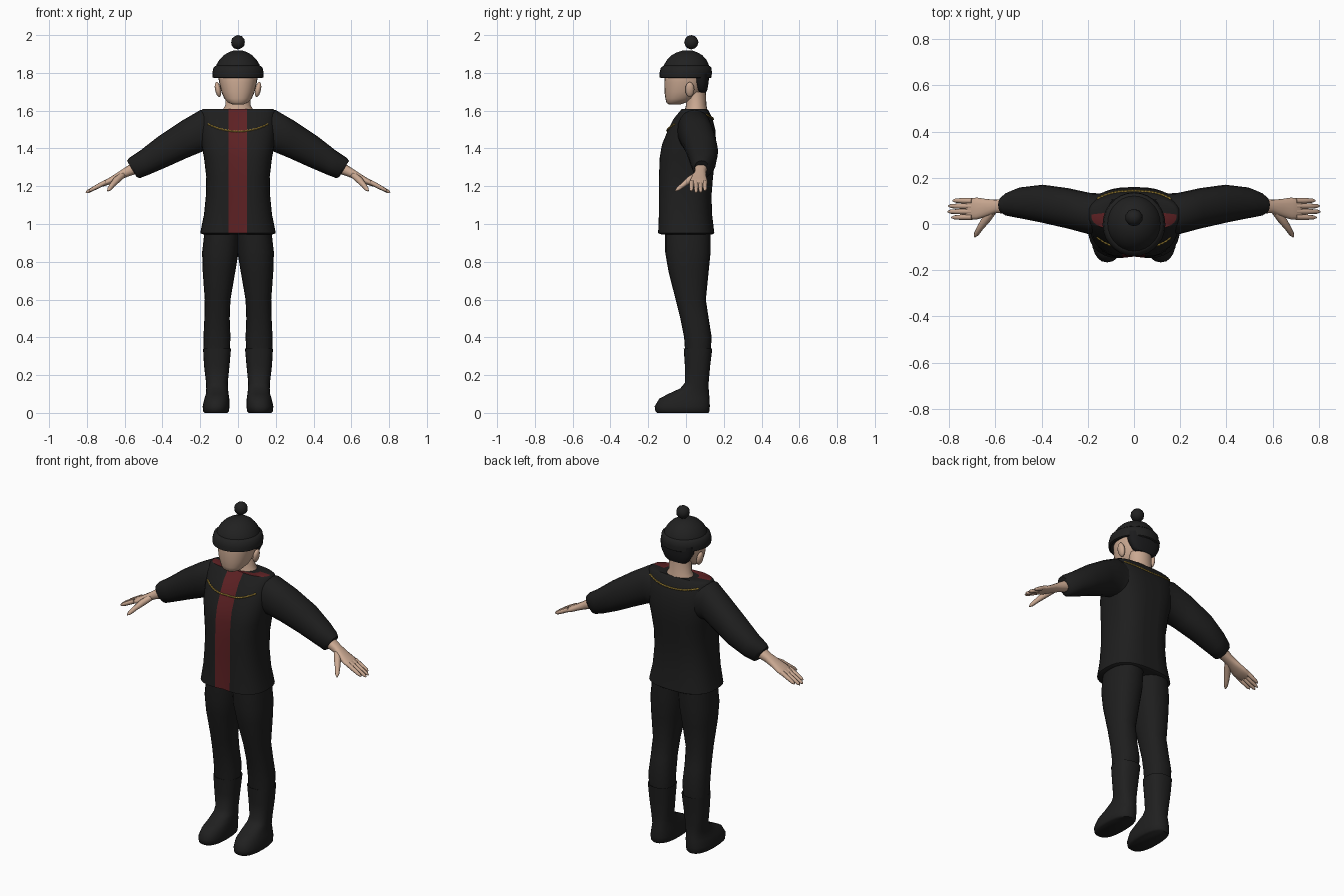
import bpy, bmesh, math
from mathutils import Vector
from mathutils.bvhtree import BVHTree

cube = bpy.data.objects.get("Cube")
if cube:
    bpy.data.objects.remove(cube, do_unlink=True)


def material(name, color):
    m = bpy.data.materials.new(name)
    m.use_nodes = True
    m.diffuse_color = (*color, 1)
    bsdf = next(n for n in m.node_tree.nodes if n.type == 'BSDF_PRINCIPLED')
    bsdf.inputs["Base Color"].default_value = (*color, 1)
    bsdf.inputs["Roughness"].default_value = 0.8
    return m


CLOTH = material("black cloth", (.013, .013, .013))
KNIT = material("black knit", (.015, .015, .015))
LEATHER = material("black leather", (.014, .014, .014))
HAIR = material("black hair", (.011, .011, .012))
RED = material("dark red", (.11, .015, .017))
SKIN = material("skin", (.60, .40, .29))
GOLD = material("gold", (.38, .25, .04))


def finish(name, bm, *mats, angle=50):
    bmesh.ops.recalc_face_normals(bm, faces=bm.faces)
    mesh = bpy.data.meshes.new(name)
    bm.to_mesh(mesh)
    bm.free()
    for m in mats:
        mesh.materials.append(m)
    ob = bpy.data.objects.new(name, mesh)
    bpy.context.collection.objects.link(ob)
    bpy.ops.object.select_all(action='DESELECT')
    ob.select_set(True)
    bpy.context.view_layer.objects.active = ob
    bpy.ops.object.shade_smooth_by_angle(angle=math.radians(angle))
    return ob


def loft(sections, n=20, power=2.0, side=1):
    """Skin rings given as (centre, half axis u, half axis v)."""
    bm = bmesh.new()
    rings = []
    for c, u, v in sections:
        ring = []
        for i in range(n):
            a = math.tau * i / n
            s, t = (math.copysign(abs(w) ** (2 / power), w)
                    for w in (math.cos(a), math.sin(a)))
            p = Vector(c) + Vector(u) * s + Vector(v) * t
            ring.append(bm.verts.new((p.x * side, p.y, p.z)))
        rings.append(ring)
    for a, b in zip(rings, rings[1:]):
        for i in range(n):
            j = (i + 1) % n
            bm.faces.new((a[i], a[j], b[j], b[i]))
    bm.faces.new(rings[0])
    bm.faces.new(rings[-1])
    return bm


def level(z, x0, x1, y0, y1):
    """Horizontal section from its extents."""
    return (((x0 + x1) / 2, (y0 + y1) / 2, z),
            ((x1 - x0) / 2, 0, 0), (0, (y1 - y0) / 2, 0))


def upright(rows):
    """Sections centred on x = 0: z, half width, y0, y1."""
    return [level(z, -r, r, y0, y1) for z, r, y0, y1 in rows]


def limb(rows):
    """Sections from top point, bottom point and depth extents."""
    return [(((xt + xb) / 2, (y0 + y1) / 2, (zt + zb) / 2), (0, (y1 - y0) / 2, 0),
             ((xt - xb) / 2, 0, (zt - zb) / 2)) for xt, zt, xb, zb, y0, y1 in rows]


def tube(points, radii, flat=1.0):
    """Sections across a path."""
    pts = [Vector(p) for p in points]
    out = []
    for i, (p, r) in enumerate(zip(pts, radii)):
        d = (pts[min(i + 1, len(pts) - 1)] - pts[max(i - 1, 0)]).normalized()
        u = d.cross(Vector((0, 0, 1))).normalized()
        out.append((p, u * r, u.cross(d) * r * flat))
    return out


# Jacket body with a front stripe and lined collar
bm = loft(upright([
    (.945, .185, -.14, .14), (.952, .2, -.155, .15), (1.05, .18, -.152, .138),
    (1.15, .17, -.152, .135), (1.25, .168, -.152, .143), (1.35, .18, -.148, .155),
    (1.42, .193, -.135, .16), (1.5, .2, -.102, .155), (1.56, .2, -.07, .14),
    (1.6, .197, -.035, .12), (1.61, .185, -.028, .11), (1.608, .11, 0, .1)]),
    n=32, power=2.7)
for v in bm.verts:
    if v.co.y < 0:
        v.co.y += .014 * math.exp(-(v.co.x / .06) ** 2)
for x in (-.05, .047):
    bmesh.ops.bisect_plane(bm, geom=bm.verts[:] + bm.edges[:] + bm.faces[:],
                           plane_co=(x, 0, 0), plane_no=(1, 0, 0))
for f in bm.faces:
    c = f.calc_center_median()
    stripe = -.05 < c.x < .047 and c.y < 0 and c.z > .95
    lining = c.z > 1.606 and c.y < .05
    f.material_index = int(stripe or lining)
surface = BVHTree.FromBMesh(bm)
finish("jacket_body", bm, CLOTH, RED)

# Chains hung across chest and back
for name, way, z0, sag in (("front_chain", 1, 1.49, .04), ("back_chain", -1, 1.555, .025)):
    path = []
    for i in range(45):
        x = -.16 + .32 * i / 44
        hit = surface.ray_cast(Vector((x, -way, z0 + sag * (x / .16) ** 2)),
                               Vector((0, way, 0)))[0]
        if hit:
            path.append(hit - Vector((0, way * .002, 0)))
    radii = [.0065 if i % 2 else .003 for i in range(len(path))]
    finish(name, loft(tube(path, radii), n=6), GOLD)

# Head, neck and hair
finish("neck", loft(upright([(1.57, .085, -.01, .115), (1.61, .078, -.005, .112),
                             (1.63, .066, 0, .108), (1.7, .066, 0, .105)])), SKIN)
finish("head", loft(upright([
    (1.633, .03, -.092, -.03), (1.643, .053, -.104, 0), (1.665, .073, -.109, .05),
    (1.7, .088, -.114, .085), (1.75, .1, -.115, .105), (1.8, .105, -.112, .11),
    (1.85, .09, -.09, .1)]), n=24, power=2.2), SKIN)
finish("hair", loft(upright([(1.695, .06, .065, .106), (1.71, .078, .055, .113),
                             (1.75, .1, .04, .12), (1.8, .108, .03, .122)]), power=2.4), HAIR)

# Knitted hat
finish("hat_cuff", loft(upright([
    (1.785, .105, -.108, .108), (1.772, .125, -.13, .128), (1.776, .134, -.14, .135),
    (1.8, .136, -.14, .137), (1.828, .13, -.133, .135), (1.84, .115, -.115, .12)]), n=28), KNIT)
finish("hat_crown", loft(upright([
    (1.82, .12, -.122, .125), (1.845, .113, -.115, .12), (1.87, .098, -.1, .107),
    (1.893, .076, -.077, .087), (1.908, .052, -.05, .062), (1.918, .025, -.02, .035)]),
    n=28), KNIT)
bm = bmesh.new()
bmesh.ops.create_icosphere(bm, subdivisions=2, radius=.038)
bmesh.ops.translate(bm, verts=bm.verts, vec=(0, .028, 1.962))
finish("hat_pompom", bm, KNIT)

for side, label in ((1, "left"), (-1, "right")):
    # Ear
    bm = bmesh.new()
    bmesh.ops.create_uvsphere(bm, u_segments=12, v_segments=8, radius=1)
    for v in bm.verts:
        v.co = (side * (.106 + .016 * v.co.x + .007 * v.co.z),
                .02 + .024 * v.co.y, 1.712 + .04 * v.co.z)
    finish(label + "_ear", bm, SKIN)

    # Sleeve
    finish(label + "_sleeve", loft(limb([
        (.12, 1.595, .12, 1.37, -.03, .13), (.2, 1.603, .185, 1.385, -.045, .135),
        (.3, 1.545, .27, 1.35, -.02, .155), (.42, 1.465, .37, 1.305, .005, .17),
        (.52, 1.387, .47, 1.262, .025, .158), (.573, 1.352, .522, 1.242, .035, .135),
        (.588, 1.335, .537, 1.25, .045, .12)]), power=2.2, side=side), CLOTH)

    # Hand: wrist and palm, four fingers, thumb
    finish(label + "_palm", loft(limb([
        (.545, 1.332, .525, 1.27, .045, .115), (.605, 1.295, .585, 1.25, .047, .105),
        (.645, 1.268, .63, 1.232, .032, .108), (.685, 1.243, .672, 1.213, .02, .114),
        (.72, 1.223, .712, 1.199, .02, .112), (.73, 1.213, .724, 1.198, .026, .106)]),
        n=16, power=2.4, side=side), SKIN)
    for name, y, tip in (("index", .03, .79), ("middle", .054, .806),
                         ("ring", .077, .803), ("little", .1, .785)):
        def on_line(x):
            return (x, y + (y - .065) * (x - .7) * .5, 1.222 - (x - .7) * .53)
        path = [on_line(.7), on_line((.7 + tip) / 2), on_line(tip - .012), on_line(tip)]
        finish(f"{label}_{name}_finger",
               loft(tube(path, (.0125, .0115, .009, .003)), n=8, side=side), SKIN)
    thumb = [(.612, .055, 1.258), (.64, .02, 1.235), (.665, -.015, 1.207),
             (.682, -.043, 1.185), (.69, -.056, 1.175)]
    finish(label + "_thumb", loft(tube(thumb, (.017, .019, .014, .011, .003)),
                                  n=8, side=side), SKIN)

    # Trouser leg
    finish(label + "_trouser_leg", loft([level(*r) for r in (
        (.98, -.01, .175, -.11, .13), (.85, -.003, .19, -.11, .13),
        (.75, .014, .187, -.093, .12), (.6, .04, .176, -.055, .105),
        (.5, .044, .178, -.03, .12), (.4, .04, .183, -.01, .136),
        (.3, .045, .18, -.003, .128))], power=2.3, side=side), CLOTH)

    # Boot
    finish(label + "_boot", loft([level(*r) for r in (
        (.335, .045, .177, 0, .13), (.34, .037, .185, -.012, .139),
        (.25, .045, .18, -.006, .128), (.16, .054, .169, -.005, .12),
        (.13, .053, .168, -.03, .12), (.1, .05, .17, -.095, .122),
        (.075, .046, .178, -.142, .125), (.035, .045, .187, -.166, .126),
        (.008, .048, .185, -.162, .124), (0, .057, .177, -.152, .118))],
        n=24, power=2.4, side=side), LEATHER)
